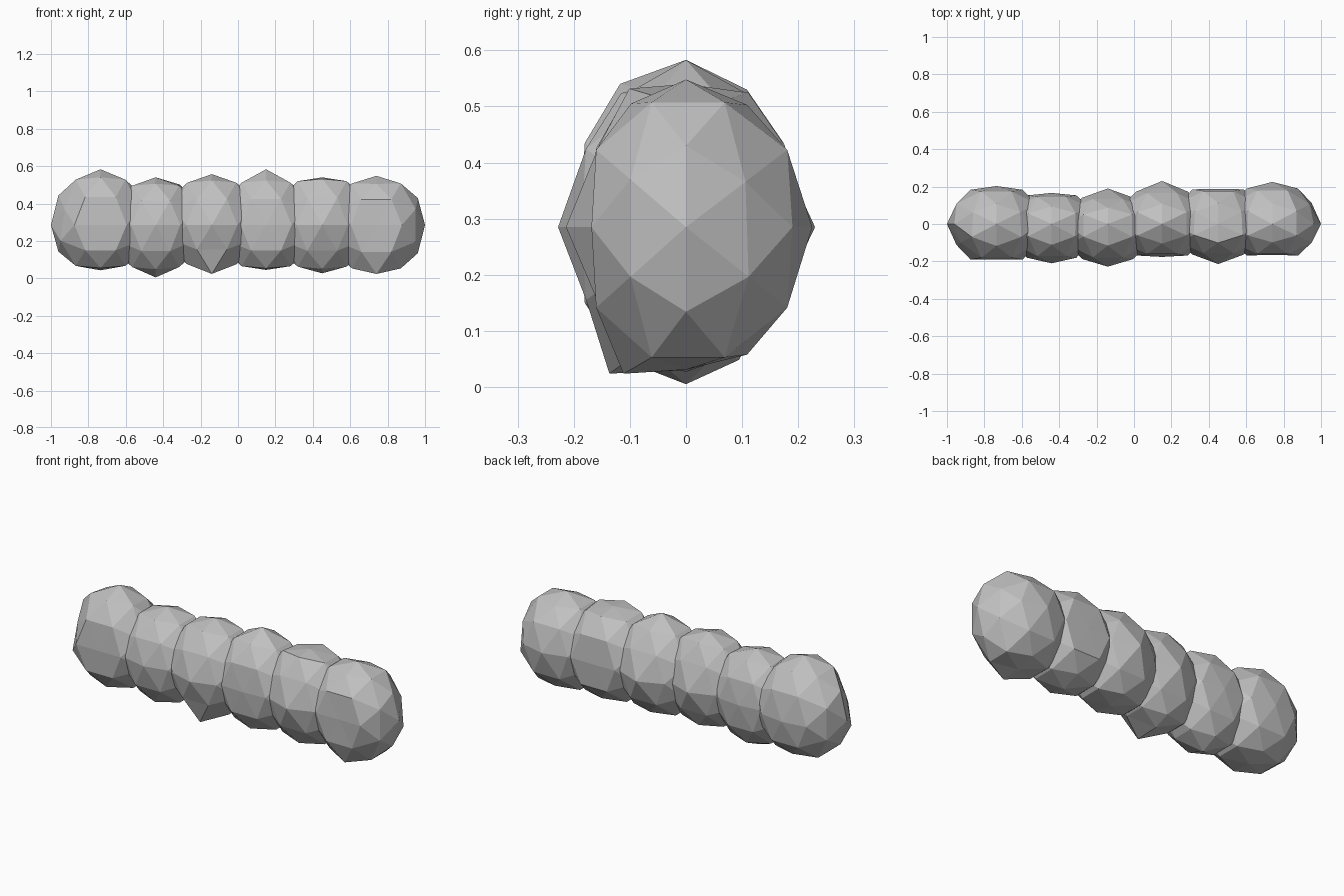
import bpy
import bmesh
from itertools import product
from mathutils import Vector

cube = bpy.data.objects.get("Cube")
if cube:
    bpy.data.objects.remove(cube)

GREY = (0.53, 0.53, 0.53, 1)
stone_grey = bpy.data.materials.new("stone_grey")
stone_grey.use_nodes = True
stone_grey.diffuse_color = GREY
stone_grey.node_tree.nodes["Principled BSDF"].inputs["Base Color"].default_value = GREY

CENTRE_Z = 0.285


def sphere_points():
    """Directions of a once-subdivided icosahedron aligned to the axes."""
    points = set()
    for seed in ((0, 0.526, 0.851), (1, 0, 0), (0.809, 0.5, 0.309)):
        for signs in product((1, -1), repeat=3):
            p = [a * s + 0.0 for a, s in zip(seed, signs)]
            for shift in range(3):
                points.add(tuple(p[shift:] + p[:shift]))
    return sorted(points)


def make_stone(name, x, half_length, body, poles, bumps):
    """body and poles hold the up, down, back and front radii;
    bumps push single corners out or in."""
    bm = bmesh.new()
    for p in sphere_points():
        bm.verts.new(p)
    bmesh.ops.convex_hull(bm, input=bm.verts[:])
    for v in bm.verts:
        d = v.co.copy()
        up, down, back, front = poles if max(abs(d.y), abs(d.z)) > 0.99 else body
        v.co = Vector((d.x * half_length,
                       d.y * (back if d.y > 0 else front),
                       d.z * (up if d.z > 0 else down)))
        for direction, factor in bumps:
            if (d - Vector(direction)).length < 0.1:
                v.co *= factor
    bmesh.ops.recalc_face_normals(bm, faces=bm.faces[:])
    mesh = bpy.data.meshes.new(name)
    bm.to_mesh(mesh)
    bm.free()
    mesh.materials.append(stone_grey)
    stone = bpy.data.objects.new(name, mesh)
    stone.location = (x, 0, CENTRE_Z)
    bpy.context.collection.objects.link(stone)


# Corners that stick out or are chipped
LOW_FRONT = (0, -0.526, -0.851)
HIGH_FRONT = (0, -0.526, 0.851)
LOW_BACK = (0, 0.526, -0.851)
HIGH_BACK = (0, 0.526, 0.851)
TOP_BACK_RIGHT = (-0.5, 0.309, 0.809)
TOP_BACK_LEFT = (0.5, 0.309, 0.809)
RIGHT_CHIP = (-0.809, -0.5, 0.309)
LEFT_CHIP = (0.809, 0.5, 0.309)

# Row of overlapping faceted stones, from the right end to the left end
STONES = [
    (-0.735, 0.265, (0.30, 0.27, 0.215, 0.223), (0.298, 0.242, 0.203, 0.19),
     [(RIGHT_CHIP, 0.89), (TOP_BACK_RIGHT, 0.94), (TOP_BACK_LEFT, 0.95),
      (HIGH_BACK, 0.96), (LOW_BACK, 0.94)]),
    (-0.44, 0.25, (0.26, 0.278, 0.18, 0.212), (0.255, 0.28, 0.166, 0.21),
     [(TOP_BACK_LEFT, 1.03)]),
    (-0.14, 0.26, (0.28, 0.26, 0.165, 0.22), (0.272, 0.255, 0.19, 0.228),
     [(LOW_FRONT, 1.18)]),
    (0.15, 0.26, (0.28, 0.272, 0.204, 0.198), (0.298, 0.24, 0.23, 0.176),
     [(LOW_BACK, 0.95)]),
    (0.45, 0.26, (0.29, 0.275, 0.218, 0.192), (0.255, 0.258, 0.187, 0.214),
     [(TOP_BACK_RIGHT, 0.96), (TOP_BACK_LEFT, 0.96), (HIGH_BACK, 0.97),
      (LOW_BACK, 0.94)]),
    (0.74, 0.26, (0.275, 0.287, 0.223, 0.198), (0.263, 0.254, 0.225, 0.165),
     [(LOW_FRONT, 1.07), (LEFT_CHIP, 0.95), (HIGH_FRONT, 0.94),
      (HIGH_BACK, 0.93), (LOW_BACK, 0.93)]),
]
for i, stone in enumerate(STONES, 1):
    make_stone(f"stone_{i}", *stone)
